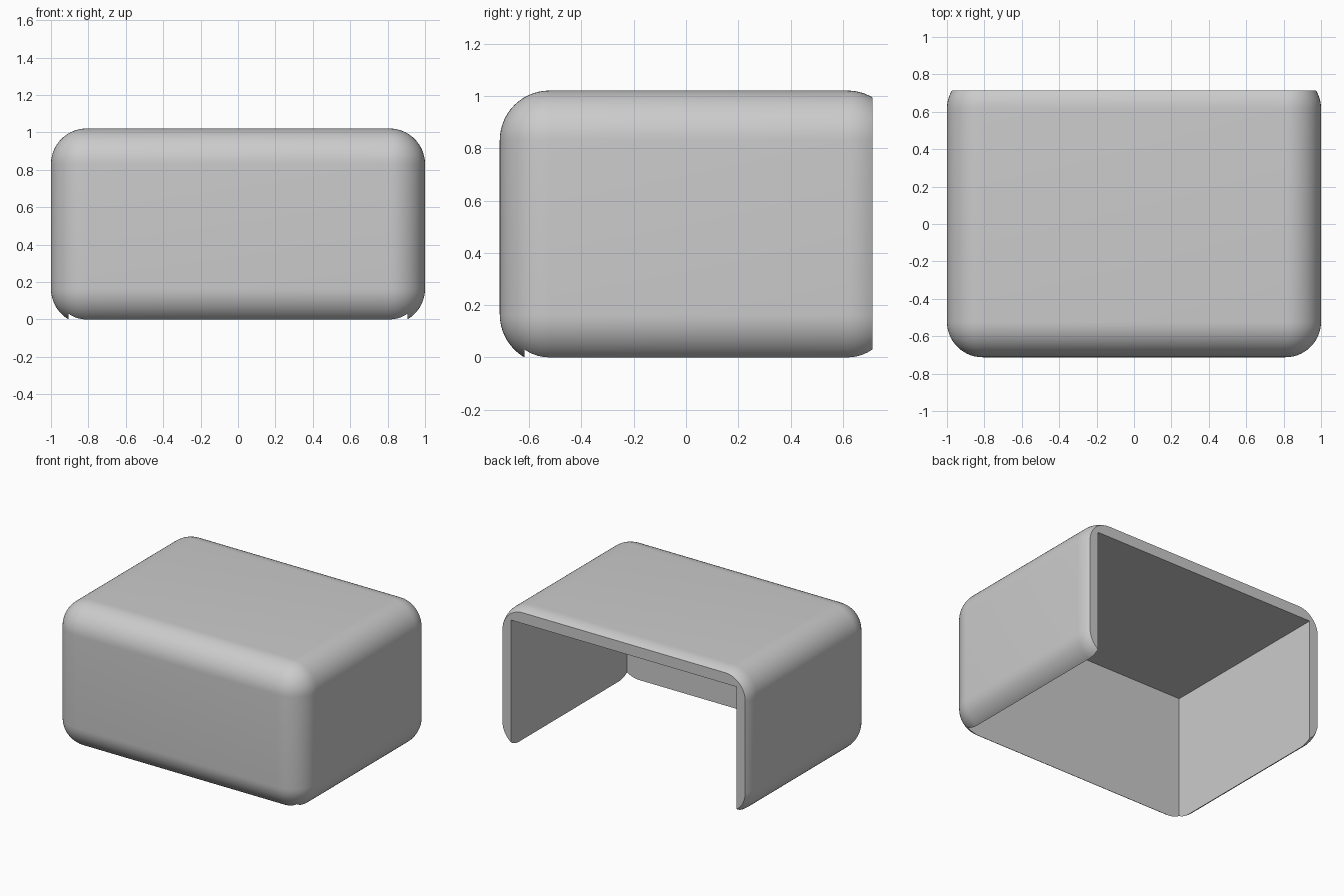
import bpy
import math

if "Cube" in bpy.data.objects:
    bpy.data.objects.remove(bpy.data.objects["Cube"])

WALL = 0.095       # side and front wall thickness
RADIUS = 0.19      # outer rounding
TOP = 1.021


def box(name, lo, hi):
    """Axis-aligned box between two corners."""
    centre = [(a + b) / 2 for a, b in zip(lo, hi)]
    bpy.ops.mesh.primitive_cube_add(size=1, location=centre)
    ob = bpy.context.object
    ob.name = name
    ob.scale = [b - a for a, b in zip(lo, hi)]
    bpy.ops.object.transform_apply(location=True, rotation=False, scale=True)
    return ob


def cut(target, cutter):
    """Subtract the cutter from the target and remove it."""
    cutter.hide_render = True
    mod = target.modifiers.new("cut", 'BOOLEAN')
    mod.operation = 'DIFFERENCE'
    mod.solver = 'EXACT'
    mod.object = cutter
    bpy.context.view_layer.objects.active = target
    bpy.ops.object.modifier_apply(modifier=mod.name)
    bpy.data.objects.remove(cutter, do_unlink=True)


# Rounded outer block
shell = box("cover_shell", (-1, -0.7125, -0.0255), (1, 0.8075, TOP))
bevel = shell.modifiers.new("rounding", 'BEVEL')
bevel.width = RADIUS
bevel.segments = 14
bevel.limit_method = 'NONE'
bpy.ops.object.modifier_apply(modifier=bevel.name)

# Cavity open at the bottom and back
cut(shell, box("cavity_cutter", (-1 + WALL, -0.7125 + WALL, -0.5),
               (1 - WALL, 1.5, 0.917)))

# Flat open back
cut(shell, box("back_cutter", (-2, 0.7125, -1), (2, 2, 2)))

# Single grey material
grey = bpy.data.materials.new("light_grey")
grey.diffuse_color = (0.6, 0.6, 0.6, 1)
grey.use_nodes = True
grey.node_tree.nodes["Principled BSDF"].inputs["Base Color"].default_value = grey.diffuse_color
shell.data.materials.clear()
shell.data.materials.append(grey)

# Smooth rounding with crisp cut edges
bpy.ops.object.select_all(action='DESELECT')
shell.select_set(True)
bpy.context.view_layer.objects.active = shell
bpy.ops.object.shade_smooth_by_angle(angle=math.radians(30))
